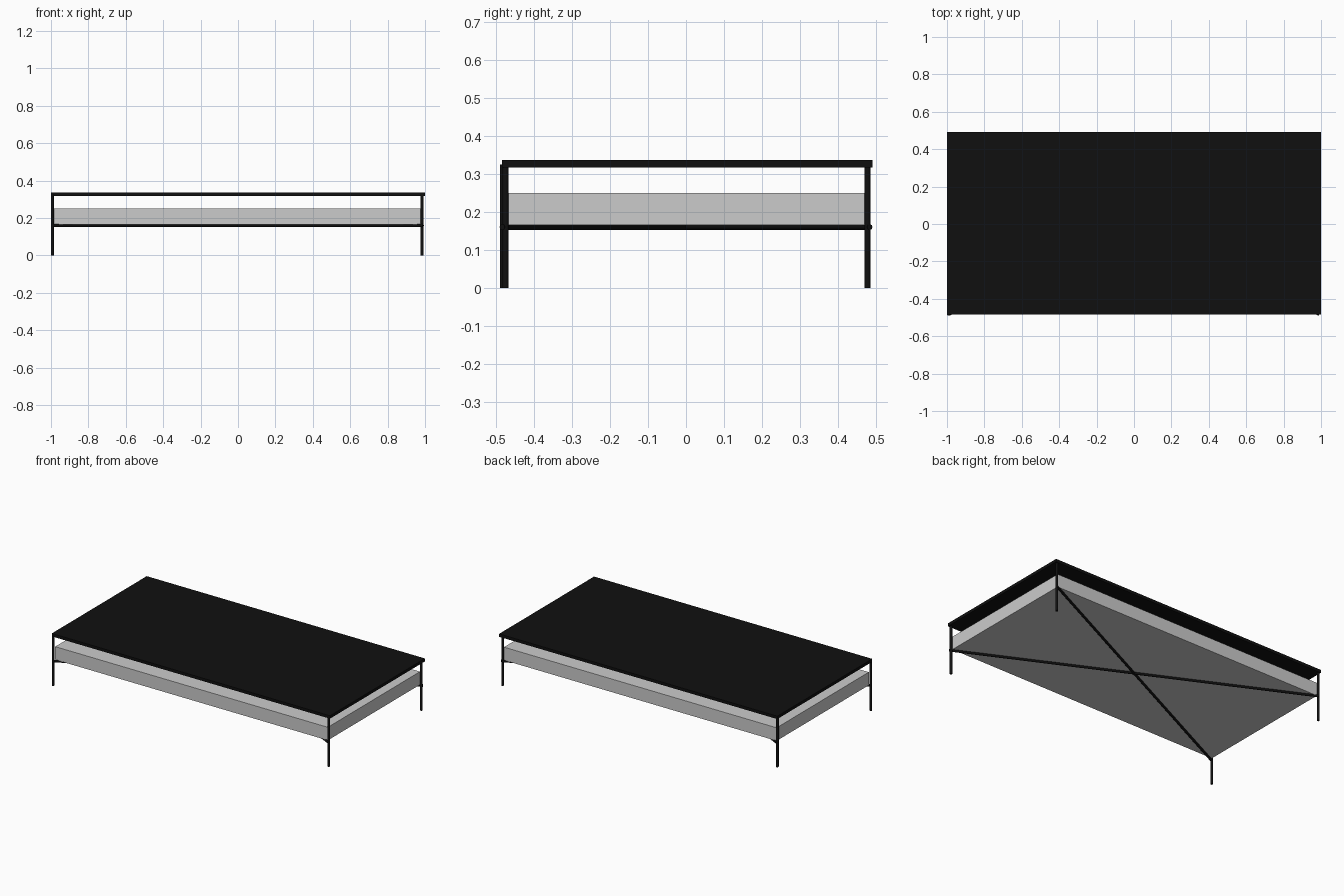
import bpy
from mathutils import Vector

if "Cube" in bpy.data.objects:
    bpy.data.objects.remove(bpy.data.objects["Cube"])

black = bpy.data.materials.new("black_metal")
black.diffuse_color = (0.005, 0.005, 0.005, 1)
black.use_nodes = True
black.node_tree.nodes["Principled BSDF"].inputs["Base Color"].default_value = black.diffuse_color


def box(name, lo, hi, mat=None):
    lo, hi = Vector(lo), Vector(hi)
    bpy.ops.mesh.primitive_cube_add(size=1, location=(lo + hi) / 2)
    ob = bpy.context.object
    ob.name = name
    ob.scale = hi - lo
    bpy.ops.object.transform_apply(location=False, rotation=False, scale=True)
    if mat:
        ob.data.materials.append(mat)
    return ob


def rod(name, a, b, r):
    a, b = Vector(a), Vector(b)
    d = b - a
    bpy.ops.mesh.primitive_cylinder_add(vertices=16, radius=r, depth=d.length, location=(a + b) / 2)
    ob = bpy.context.object
    ob.name = name
    ob.rotation_euler = d.to_track_quat('Z', 'Y').to_euler()
    ob.data.materials.append(black)
    bpy.ops.object.shade_smooth_by_angle()
    return ob


# table top
box("table_top", (-1, -0.484, 0.317), (1, 0.491, 0.336), black)

# storage box under the top: thin base and body
box("box_base", (-0.984, -0.472, 0.165), (0.976, 0.475, 0.176))
box("box_body", (-0.984, -0.472, 0.176), (0.976, 0.475, 0.25))

# round legs
legs = {
    "front_left": (-0.992, -0.482),
    "front_right": (0.984, -0.475),
    "back_left": (-0.992, 0.478),
    "back_right": (0.984, 0.478),
}
for name, (x, y) in legs.items():
    rod(name + "_leg", (x, y, 0), (x, y, 0.325), 0.008)

# crossed braces joining opposite legs
for i, s in enumerate((1, -1)):
    rod(f"cross_brace_{i + 1}", (-0.99, -0.484 * s, 0.16), (0.99, 0.484 * s, 0.16), 0.0075)
